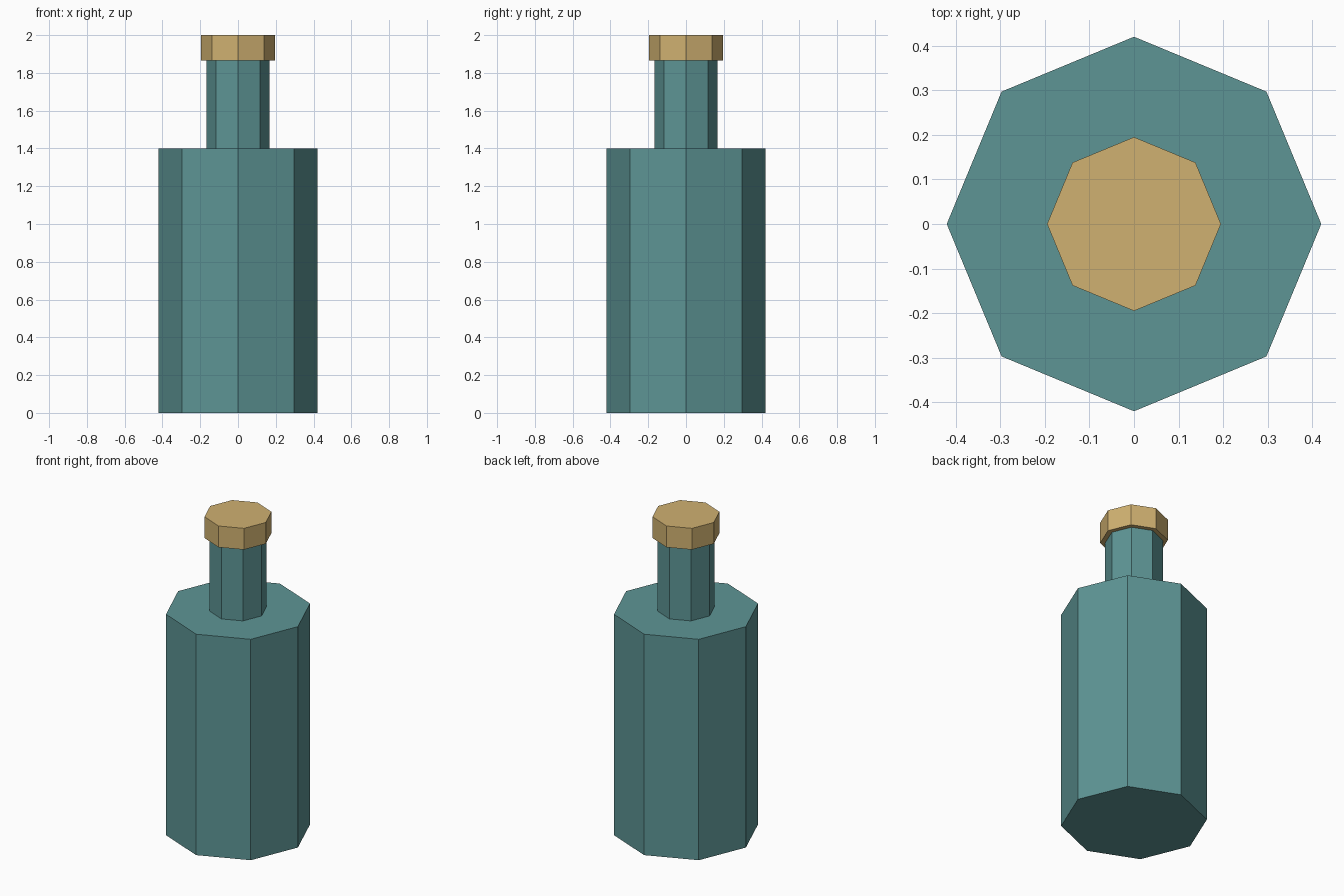
import bpy

SIDES = 8

cube = bpy.data.objects.get("Cube")
if cube:
    bpy.data.objects.remove(cube, do_unlink=True)


def make_material(name, rgb):
    mat = bpy.data.materials.new(name)
    mat.use_nodes = True
    color = (*rgb, 1.0)
    mat.diffuse_color = color
    mat.node_tree.nodes["Principled BSDF"].inputs["Base Color"].default_value = color
    return mat


def prism(name, radius, bottom, top, mat):
    """Flat-shaded upright prism between two heights."""
    bpy.ops.mesh.primitive_cylinder_add(
        vertices=SIDES, radius=radius, depth=top - bottom,
        location=(0, 0, (bottom + top) / 2))
    obj = bpy.context.object
    obj.name = obj.data.name = name
    obj.data.materials.append(mat)
    return obj


teal_glass = make_material("teal_glass", (0.11, 0.30, 0.30))
tan_cork = make_material("tan_cork", (0.63, 0.44, 0.165))

# Bottle body, neck and stopper
prism("bottle_body", 0.42, 0.0, 1.4, teal_glass)
prism("bottle_neck", 0.166, 1.4, 1.865, teal_glass)
prism("bottle_cap", 0.195, 1.865, 2.0, tan_cork)
